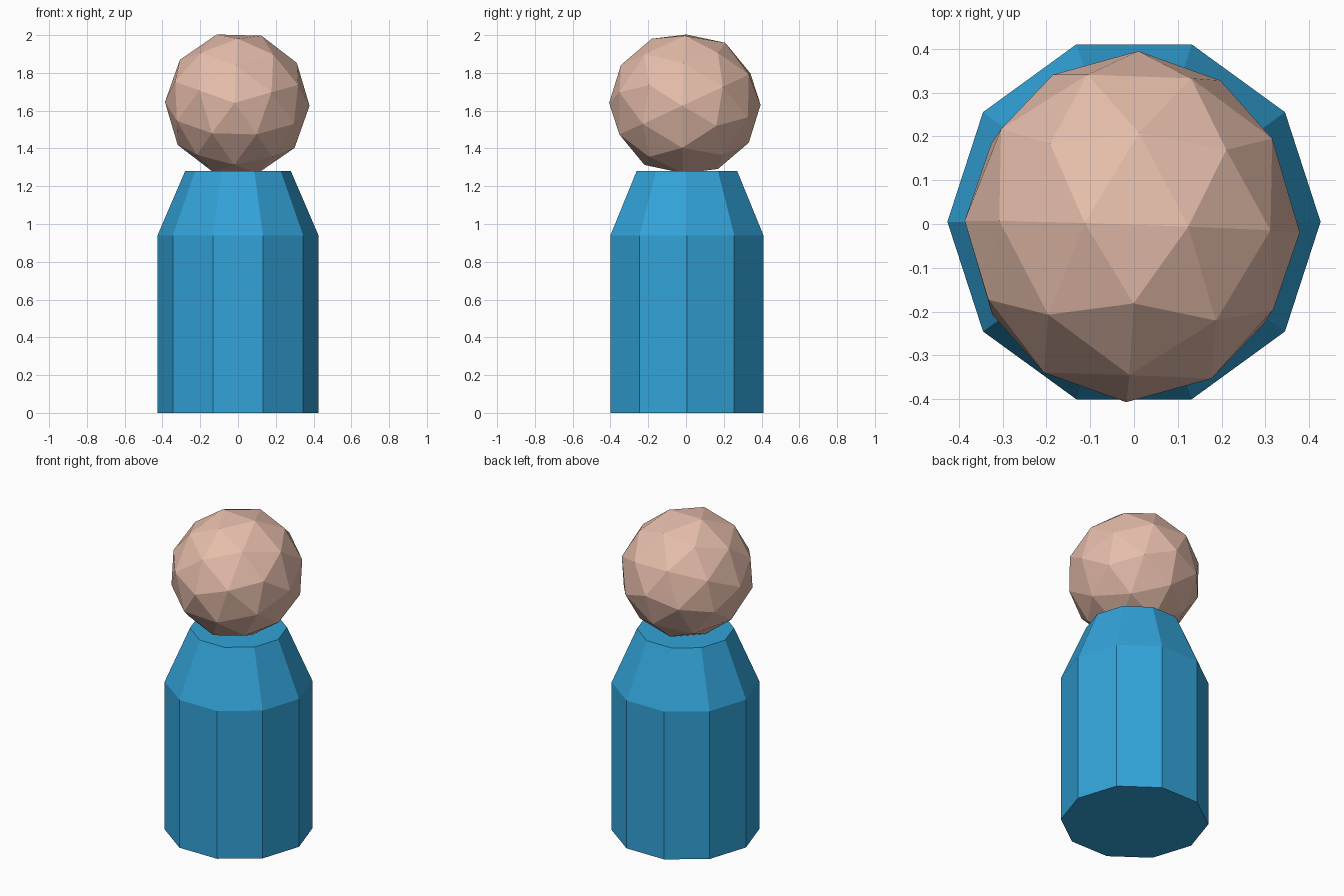
import bpy, bmesh, math
from mathutils import Matrix, Vector

if "Cube" in bpy.data.objects:
    bpy.data.objects.remove(bpy.data.objects["Cube"])


def material(name, rgb):
    m = bpy.data.materials.new(name)
    m.diffuse_color = (*rgb, 1)
    m.use_nodes = True
    m.node_tree.nodes["Principled BSDF"].inputs["Base Color"].default_value = m.diffuse_color
    return m


def add_object(name, bm, mat):
    bmesh.ops.recalc_face_normals(bm, faces=bm.faces)
    mesh = bpy.data.meshes.new(name)
    bm.to_mesh(mesh)
    bm.free()
    mesh.materials.append(mat)
    obj = bpy.data.objects.new(name, mesh)
    bpy.context.collection.objects.link(obj)
    return obj


blue = material("blue", (0.032, 0.366, 0.69))
skin = material("skin", (0.79, 0.51, 0.407))

# body: ten-sided prism with sloped shoulders
SIDES = 10
bm = bmesh.new()
rings = []
for radius, z in [(0.426, 0), (0.426, 0.94), (0.28, 1.28)]:
    rings.append([bm.verts.new((radius * math.cos(math.tau * i / SIDES),
                                0.005 + radius * math.sin(math.tau * i / SIDES), z))
                  for i in range(SIDES)])
for low, high in zip(rings, rings[1:]):
    for i in range(SIDES):
        j = (i + 1) % SIDES
        bm.faces.new((low[i], low[j], high[j], high[i]))
bm.faces.new(rings[0][::-1])
bm.faces.new(rings[-1])
add_object("body", bm, blue)

# head: faceted ball with its pole towards the front, slightly turned
bm = bmesh.new()
bmesh.ops.create_icosphere(bm, subdivisions=2, radius=1)
scale = Matrix.Diagonal((0.383, 0.383, 0.401, 1))
pole_to_front = Matrix(((0, -1, 0, 0), (0, 0, -1, 0), (1, 0, 0, 0), (0, 0, 0, 1)))
turn = (Matrix.Rotation(math.radians(-2), 4, 'Z')
        @ Matrix.Rotation(math.radians(1.5), 4, 'Y')
        @ Matrix.Rotation(math.radians(-0.7), 4, 'X'))
place = Matrix.Translation(Vector((-0.004, -0.006, 1.636)))
bm.transform(place @ turn @ pole_to_front @ scale)
add_object("head", bm, skin)
